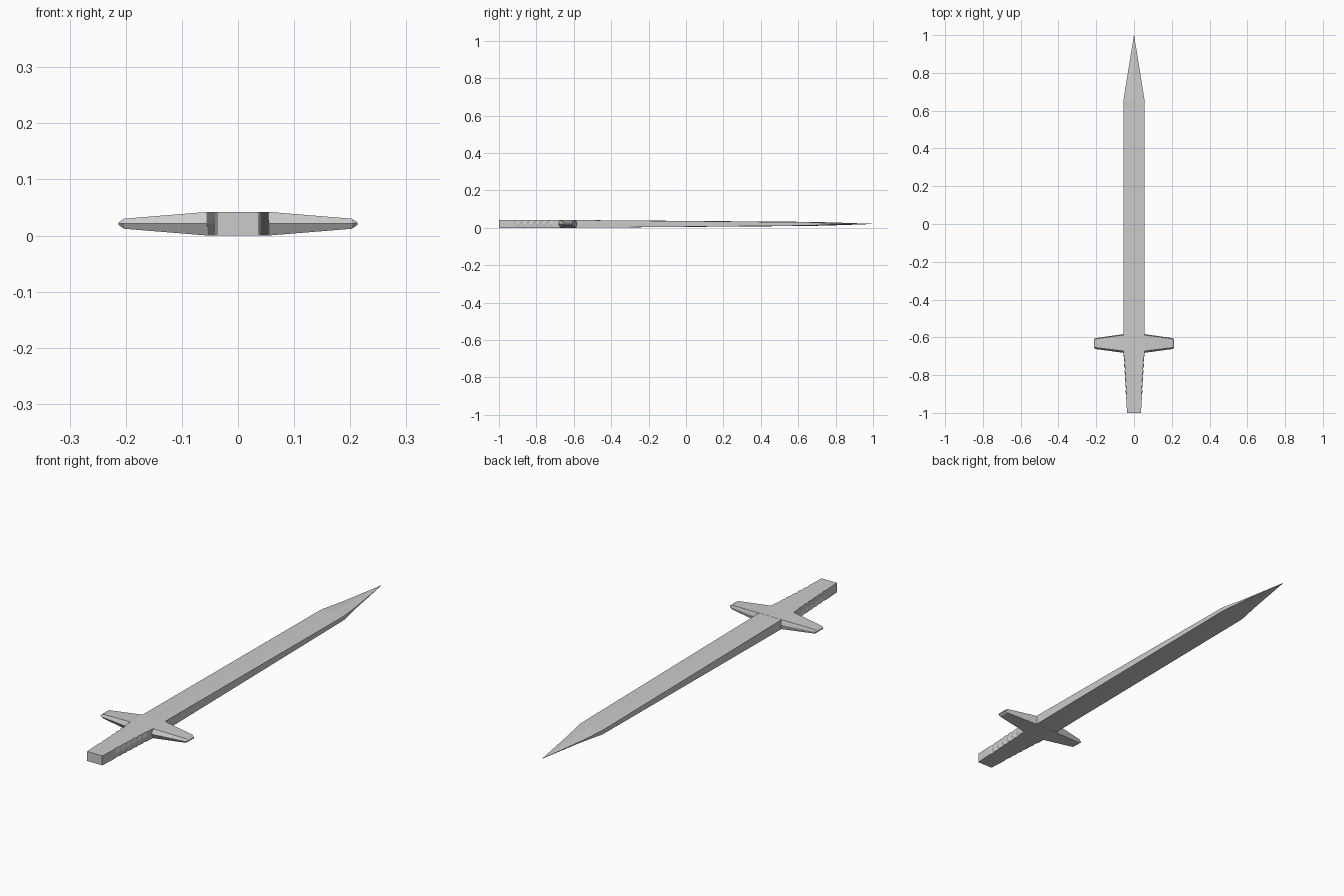
import bpy
import bmesh

if "Cube" in bpy.data.objects:
    bpy.data.objects.remove(bpy.data.objects["Cube"])

MID = 0.021

steel = bpy.data.materials.new("plain grey")
steel.use_nodes = True
grey = (0.6, 0.6, 0.6, 1)
steel.diffuse_color = grey
steel.node_tree.nodes["Principled BSDF"].inputs["Base Color"].default_value = grey


def loft(name, sections):
    """Skin a row of equal-sized rings and cap both ends."""
    bm = bmesh.new()
    rings = [[bm.verts.new(p) for p in ring] for ring in sections]
    n = len(rings[0])
    for a, b in zip(rings, rings[1:]):
        for i in range(n):
            j = (i + 1) % n
            bm.faces.new((a[i], a[j], b[j], b[i]))
    bm.faces.new(rings[0])
    bm.faces.new(rings[-1])
    bmesh.ops.remove_doubles(bm, verts=bm.verts, dist=0.0001)
    bmesh.ops.recalc_face_normals(bm, faces=bm.faces)
    mesh = bpy.data.meshes.new(name)
    bm.to_mesh(mesh)
    bm.free()
    mesh.materials.append(steel)
    obj = bpy.data.objects.new(name, mesh)
    bpy.context.collection.objects.link(obj)
    return obj


# Blade: ridge down the centre, flat sides thinning to an edge at the point
def blade_ring(y, w, ridge, edge):
    half = [(-w, edge), (0, ridge), (w, edge)]
    return ([(x, y, MID + h) for x, h in half]
            + [(x, y, MID - h) for x, h in reversed(half)])


loft("blade", [blade_ring(*s) for s in (
    (-0.64, 0.055, 0.021, 0.021),
    (-0.58, 0.055, 0.0205, 0.0205),
    (0.66, 0.055, 0.011, 0.009),
    (0.78, 0.036, 0.008, 0.003),
    (1.0, 0.0005, 0.0006, 0.0003))])


# Crossguard: tapered arms with a ridge along the front and the back
def guard_ring(x, front, back, h, bevel):
    return [(x, front, MID), (x, front + bevel, MID + h),
            (x, back - bevel / 2, MID + h), (x, back, MID),
            (x, back - bevel / 2, MID - h), (x, front + bevel, MID - h)]


arm = [(0.055, -0.682, -0.583, 0.021, 0.010),
       (0.203, -0.662, -0.604, 0.009, 0.008),
       (0.213, -0.655, -0.610, 0.002, 0.002)]
guard = [guard_ring(*s) for s in arm]
mirrored = [[(-x, y, z) for x, y, z in ring] for ring in reversed(guard)]
loft("crossguard", mirrored + guard)


# Grip: tapered bar whose sides carry small chevron-shaped ridges
def grip_ring(y, groove, chevron):
    w = 0.037 + 0.018 * (y + 1) / 0.32 - groove
    ym = y - chevron
    return [(-w, y, 0), (w, y, 0), (w, ym, MID),
            (w, y, 2 * MID), (-w, y, 2 * MID), (-w, ym, MID)]


grip = [grip_ring(-1, 0, 0), grip_ring(-0.92, 0, 0)]
for i in range(6):
    y = -0.90 + i * 0.035
    grip += [grip_ring(y, 0.004, 0.012), grip_ring(y + 0.02, 0, 0.012)]
grip.append(grip_ring(-0.66, 0, 0))
loft("grip", grip)
